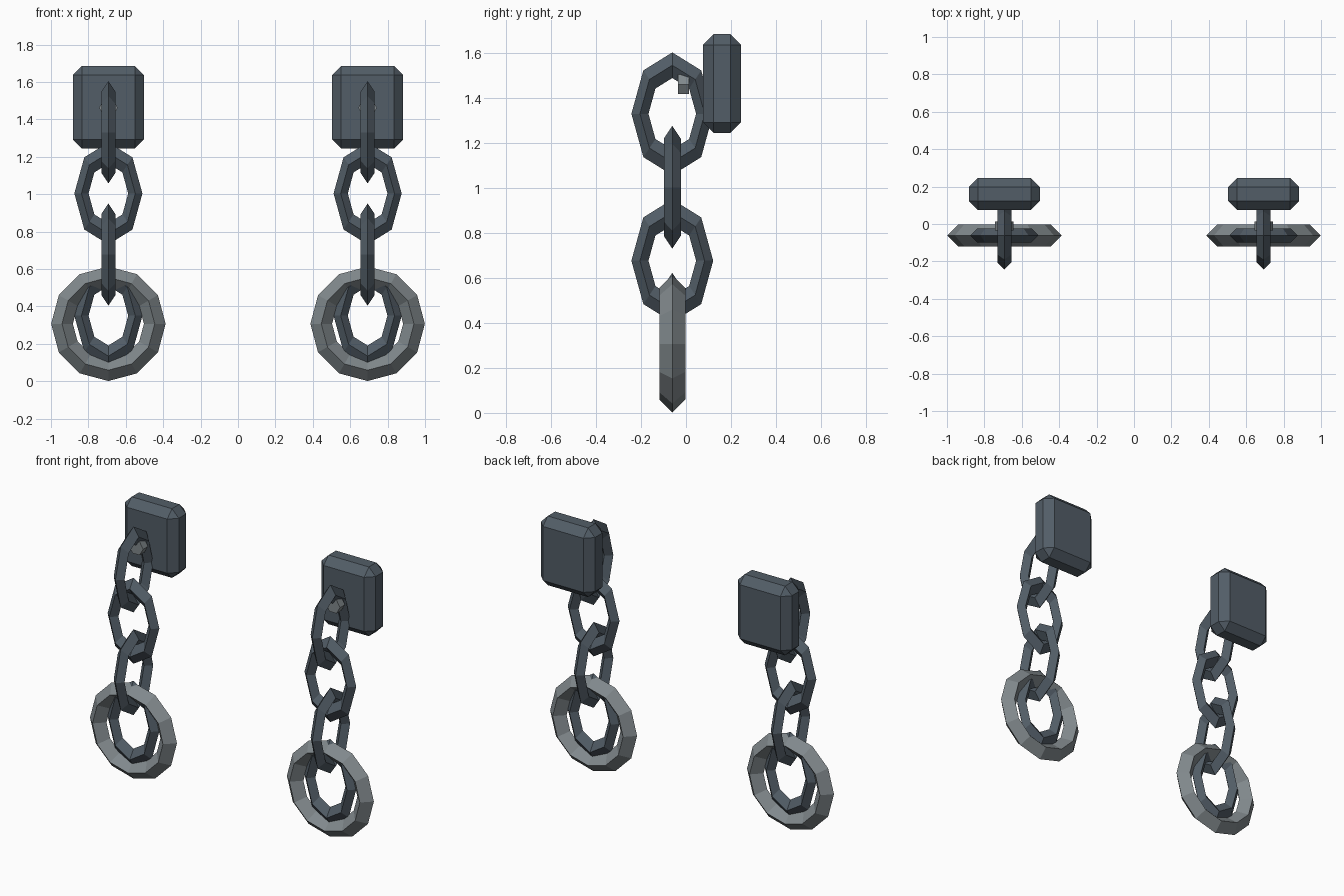
import bpy
from math import radians

if "Cube" in bpy.data.objects:
    bpy.data.objects.remove(bpy.data.objects["Cube"])


def material(name, rgb):
    m = bpy.data.materials.new(name)
    m.diffuse_color = (*rgb, 1)
    m.use_nodes = True
    m.node_tree.nodes["Principled BSDF"].inputs["Base Color"].default_value = m.diffuse_color
    return m


dark = material("dark_iron", (0.085, 0.11, 0.135))
light = material("worn_iron", (0.22, 0.25, 0.265))


def finish(name, mat):
    ob = bpy.context.object
    ob.name = name
    ob.data.materials.append(mat)
    return ob


def ring(name, loc, sides, major, minor, stretch, turn, mat):
    # Diamond-section ring standing upright; turn rotates it about z
    bpy.ops.mesh.primitive_torus_add(
        major_segments=sides, minor_segments=4,
        major_radius=major, minor_radius=minor,
        location=loc, rotation=(radians(90), 0, radians(turn)))
    ob = finish(name, mat)
    ob.scale = (1, stretch, 1)
    return ob


CHAIN_Y = -0.061

for side, x in (("left", -0.693), ("right", 0.693)):
    # Chamfered wall plate
    bpy.ops.mesh.primitive_cube_add(size=1, location=(x, 0.16, 1.465))
    plate = finish(f"wall_plate_{side}", dark)
    plate.scale = (0.38, 0.17, 0.44)
    bpy.ops.object.transform_apply(location=False, rotation=False, scale=True)
    bevel = plate.modifiers.new("chamfer", 'BEVEL')
    bevel.width = 0.048
    bevel.segments = 1

    # Hexagonal peg holding the top link
    bpy.ops.mesh.primitive_cylinder_add(
        vertices=6, radius=0.05, depth=0.05, location=(x, -0.011, 1.462),
        rotation=(radians(90), radians(90), 0))
    finish(f"peg_{side}", light)

    # Four interlocking links, alternately turned
    for i in range(4):
        ring(f"chain_link_{i + 1}_{side}", (x, CHAIN_Y, 1.331 - 0.327 * i),
             8, 0.144, 0.038, 1.5, 0 if i % 2 else 90, dark)

    # Large hanging ring
    ring(f"hanging_ring_{side}", (x, CHAIN_Y, 0.307), 12, 0.248, 0.058, 1, 0, light)
